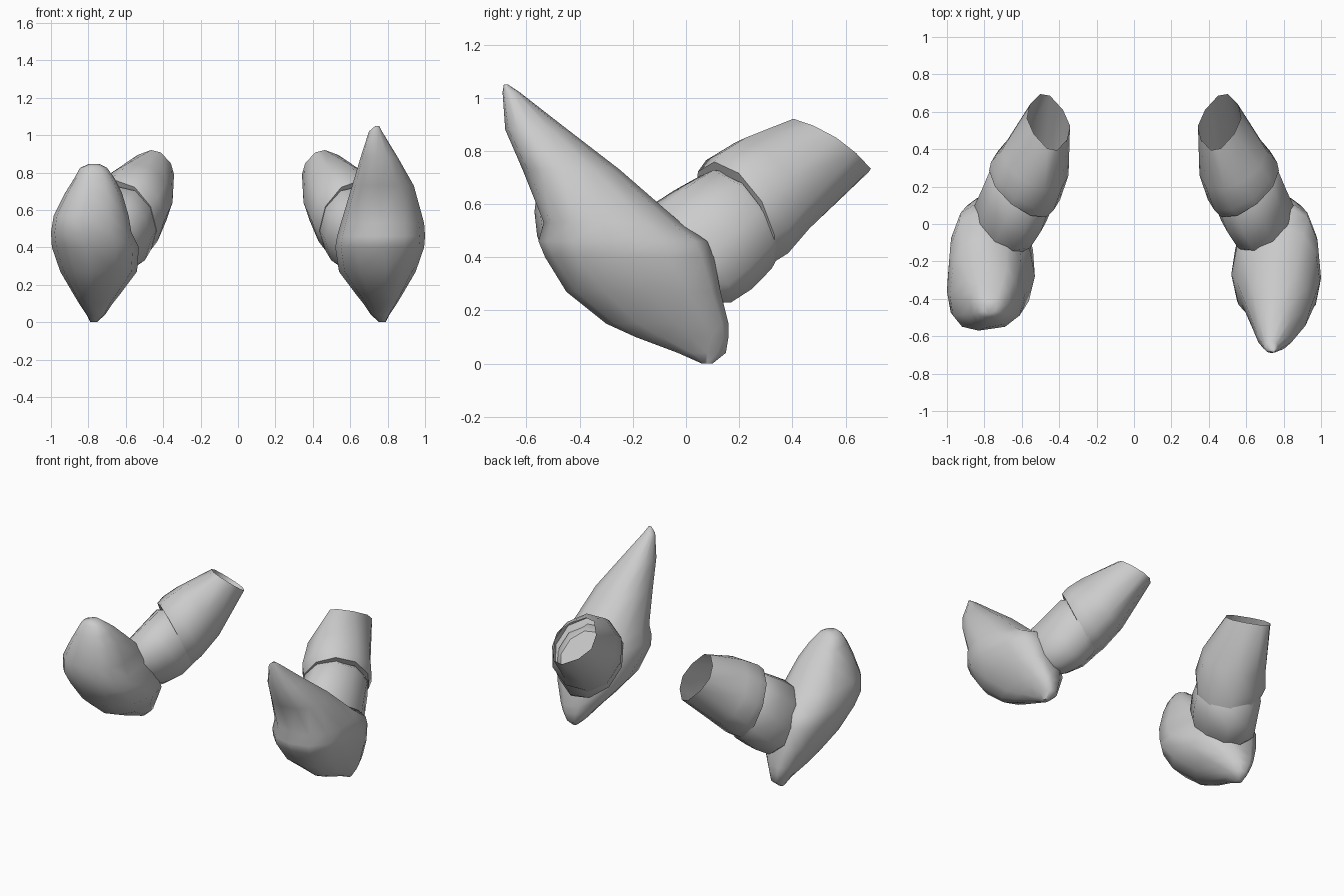
import bpy, bmesh, math
from mathutils import Vector

grey = bpy.data.materials.new("plain_grey")
grey.diffuse_color = (0.6, 0.6, 0.6, 1)
SIDES = 10


def loft(name, rings, cap_start=True, cap_end=True):
    """Skin a list of point rings into one smooth-shaded tube."""
    bm = bmesh.new()
    rows = [[bm.verts.new(p) for p in ring] for ring in rings]
    n = len(rows[0])
    for a, b in zip(rows, rows[1:]):
        for i in range(n):
            j = (i + 1) % n
            bm.faces.new((a[i], a[j], b[j], b[i]))
    if cap_start:
        bm.faces.new(rows[0])
    if cap_end:
        bm.faces.new(rows[-1])
    bmesh.ops.recalc_face_normals(bm, faces=bm.faces)
    # an open tube must still face outwards
    if not (cap_start and cap_end):
        bm.faces.ensure_lookup_table()
        f = bm.faces[-1]
        mid = sum((Vector(p) for p in rings[-1] + rings[-2]), Vector()) / (2 * n)
        if f.normal.dot(f.calc_center_median() - mid) < 0:
            bmesh.ops.reverse_faces(bm, faces=bm.faces)
    me = bpy.data.meshes.new(name)
    bm.to_mesh(me)
    bm.free()
    me.materials.append(grey)
    me.polygons.foreach_set("use_smooth", [True] * len(me.polygons))
    me.set_sharp_from_angle(angle=math.radians(50))
    ob = bpy.data.objects.new(name, me)
    bpy.context.collection.objects.link(ob)
    return ob


def unit_oval(count, power):
    """Points of a unit circle, squarer for power < 1, pointier for power > 1."""
    for i in range(count):
        a = math.tau * i / count
        c, s = math.cos(a), math.sin(a)
        yield (math.copysign(abs(c) ** power, c), math.copysign(abs(s) ** power, s))


def level_ring(side, z, x0, x1, y0, y1, xf, xb, yc, power=0.9):
    """Horizontal lopsided oval: x0 inner, x1 outer, y0 front, y1 back."""
    pts = []
    for c, s in unit_oval(12, power):
        xc = xb if s > 0 else xf
        x = xc + c * ((x1 - xc) if c > 0 else (xc - x0))
        y = yc + s * ((y1 - yc) if s > 0 else (yc - y0))
        pts.append((side * x, y, z))
    return pts


def tilted_ring(side, centre, u, v, power=1.0):
    """Oval spanned by the half axes u and v."""
    pts = []
    for c, s in unit_oval(SIDES, power):
        p = Vector(centre) + Vector(u) * c + Vector(v) * s
        pts.append((side * p.x, p.y, p.z))
    return pts


# z, inner x, outer x, front y, back y, front ridge x, back ridge x, widest y
HEEL = [
    (0.00, 0.755, 0.79, 0.06, 0.10, 0.77, 0.77, 0.08),
    (0.04, 0.71, 0.81, -0.03, 0.15, 0.77, 0.77, 0.08),
    (0.10, 0.67, 0.85, -0.19, 0.16, 0.79, 0.79, 0.02),
    (0.15, 0.63, 0.88, -0.30, 0.16, 0.79, 0.80, -0.04),
    (0.27, 0.54, 0.95, -0.45, 0.13, 0.79, 0.83, -0.14),
]
POINTED_TOE = [
    (0.40, 0.52, 0.995, -0.53, 0.105, 0.77, 0.85, -0.27),
    (0.46, 0.53, 1.00, -0.555, 0.08, 0.77, 0.85, -0.29),
    (0.53, 0.55, 0.995, -0.535, -0.02, 0.77, 0.80, -0.31),
    (0.73, 0.61, 0.94, -0.615, -0.25, 0.75, 0.77, -0.46),
    (0.88, 0.655, 0.855, -0.68, -0.445, 0.74, 0.75, -0.58),
    (1.02, 0.70, 0.77, -0.69, -0.625, 0.735, 0.735, -0.66),
    (1.05, 0.735, 0.755, -0.685, -0.67, 0.745, 0.745, -0.68),
]
BLUNT_TOE = [
    (0.40, 0.53, 0.995, -0.53, 0.105, 0.80, 0.85, -0.28),
    (0.48, 0.57, 1.00, -0.56, 0.06, 0.83, 0.85, -0.36, 0.85),
    (0.57, 0.585, 0.985, -0.57, -0.07, 0.83, 0.80, -0.38, 0.8),
    (0.69, 0.62, 0.925, -0.555, -0.22, 0.80, 0.77, -0.39, 0.8),
    (0.77, 0.66, 0.875, -0.53, -0.31, 0.79, 0.77, -0.42, 0.8),
    (0.825, 0.70, 0.845, -0.50, -0.385, 0.78, 0.77, -0.44, 0.8),
    (0.845, 0.74, 0.80, -0.48, -0.41, 0.78, 0.77, -0.45),
]
# centre, sideways half axis, lengthways half axis
ANKLE = [
    ((0.72, -0.06, 0.37), (0.12, 0.06, 0), (0, 0.09, -0.14)),
    ((0.69, 0.015, 0.41), (0.165, 0.08, 0), (0, 0.135, -0.19)),
    ((0.64, 0.10, 0.465), (0.175, 0.08, 0.02), (0, 0.13, -0.20)),
    ((0.605, 0.185, 0.53), (0.17, 0.09, 0.04), (0, 0.115, -0.195)),
    ((0.58, 0.27, 0.58), (0.13, 0.05, 0), (0, 0.09, -0.14)),
]
SHIN = [
    ((0.61, 0.20, 0.54), (0.145, 0.08, 0.05), (0, 0.09, -0.165)),
    ((0.605, 0.185, 0.55), (0.17, 0.10, 0.06), (0, 0.115, -0.20)),
    ((0.58, 0.23, 0.59), (0.185, 0.10, 0.05), (0, 0.13, -0.20)),
    ((0.53, 0.325, 0.67), (0.18, 0.065, 0.03), (0, 0.125, -0.18)),
    ((0.457, 0.545, 0.82), (0.115, 0.02, 0.03), (0.02, 0.155, -0.10), 1.25),
]

for side, label, toe in ((1, "right", POINTED_TOE), (-1, "left", BLUNT_TOE)):
    loft(label + "_foot", [level_ring(side, *r) for r in HEEL + toe])
    loft(label + "_ankle", [tilted_ring(side, *r) for r in ANKLE])
    # shin is a hollow cuff, open at both ends and tucked in around the ankle
    loft(label + "_shin", [tilted_ring(side, *r) for r in SHIN], False, False)
